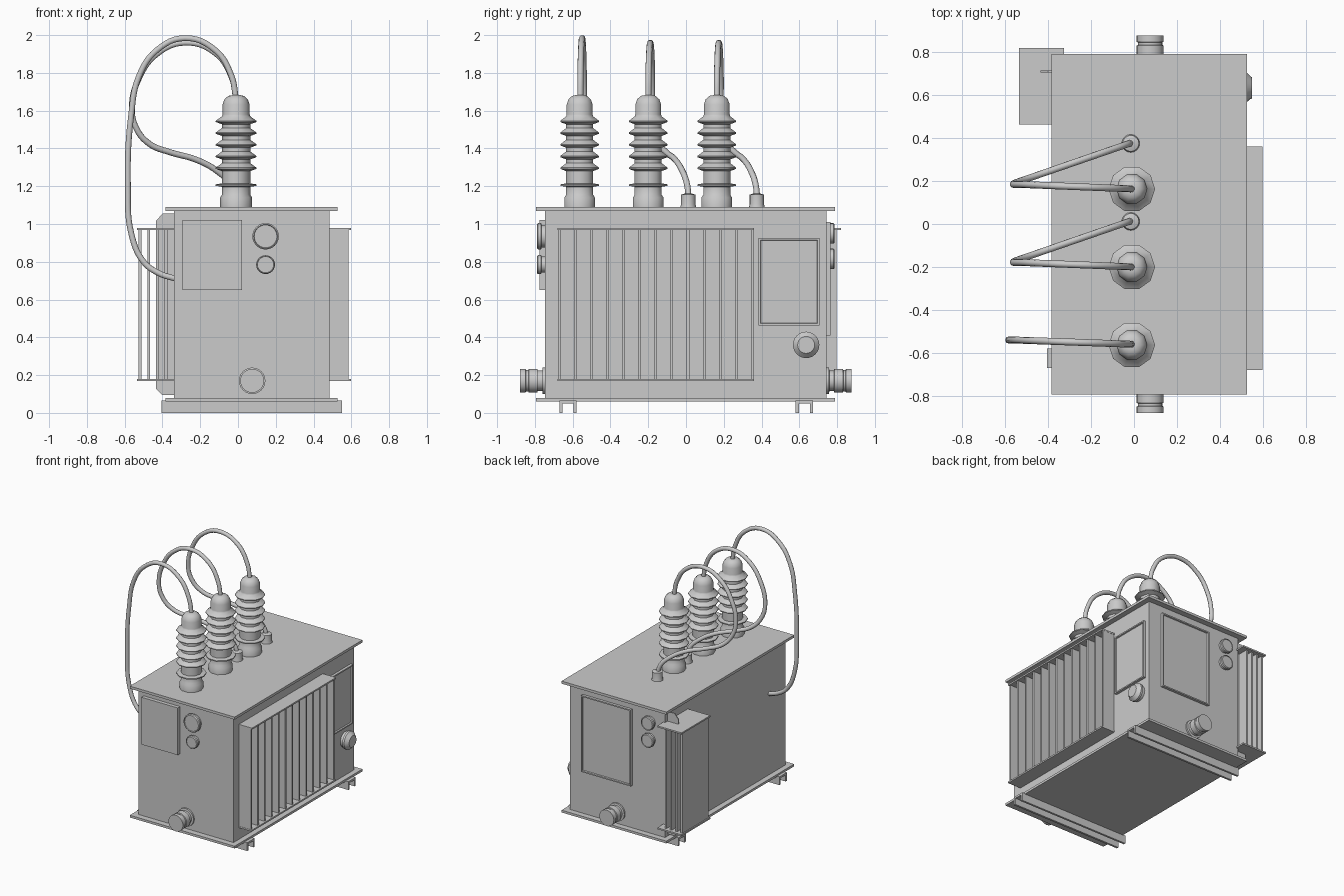
import bpy, bmesh, math
from mathutils import Vector, Matrix

if "Cube" in bpy.data.objects:
    bpy.data.objects.remove(bpy.data.objects["Cube"])


def finish(bm, name, smooth=False):
    bmesh.ops.recalc_face_normals(bm, faces=bm.faces)
    me = bpy.data.meshes.new(name)
    bm.to_mesh(me)
    bm.free()
    ob = bpy.data.objects.new(name, me)
    bpy.context.collection.objects.link(ob)
    if smooth:
        bpy.ops.object.select_all(action='DESELECT')
        ob.select_set(True)
        bpy.context.view_layer.objects.active = ob
        bpy.ops.object.shade_smooth_by_angle(angle=math.radians(37))
    return ob


def add_box(bm, x0, x1, y0, y1, z0, z1):
    m = Matrix.Translation(((x0 + x1) / 2, (y0 + y1) / 2, (z0 + z1) / 2))
    m = m @ Matrix.Diagonal((x1 - x0, y1 - y0, z1 - z0, 1))
    bmesh.ops.create_cube(bm, size=1, matrix=m)


def boxes(name, *specs):
    bm = bmesh.new()
    for s in specs:
        add_box(bm, *s)
    return finish(bm, name)


def lathe(name, profile, origin, axis=(0, 0, 1), n=24):
    """Revolve (radius, height) pairs around an axis, with closed ends."""
    bm = bmesh.new()
    rings = [[bm.verts.new((r * math.cos(2 * math.pi * i / n),
                            r * math.sin(2 * math.pi * i / n), h)) for i in range(n)]
             for r, h in profile]
    for a, b in zip(rings, rings[1:]):
        for i in range(n):
            j = (i + 1) % n
            bm.faces.new((a[i], a[j], b[j], b[i]))
    bm.faces.new(rings[0][::-1])
    bm.faces.new(rings[-1])
    rot = Vector(axis).to_track_quat('Z', 'Y').to_matrix().to_4x4()
    bm.transform(Matrix.Translation(origin) @ rot)
    return finish(bm, name, True)


def panel(name, spec, normal, border=0.014, depth=0.01):
    """Box whose outer face has a raised frame."""
    bm = bmesh.new()
    add_box(bm, *spec)
    bm.normal_update()
    nrm = Vector(normal)
    face = max(bm.faces, key=lambda f: f.normal.dot(nrm))
    bmesh.ops.inset_region(bm, faces=[face], thickness=border)
    bmesh.ops.inset_region(bm, faces=[face], thickness=0.004, depth=-depth)
    return finish(bm, name)


def cable(name, pts):
    cu = bpy.data.curves.new(name, 'CURVE')
    cu.dimensions = '3D'
    cu.bevel_depth = 0.016
    cu.bevel_resolution = 3
    cu.resolution_u = 6
    cu.use_fill_caps = True
    sp = cu.splines.new('BEZIER')
    sp.bezier_points.add(len(pts) - 1)
    for p, co in zip(sp.bezier_points, pts):
        p.co = co
        p.handle_left_type = p.handle_right_type = 'AUTO'
    ob = bpy.data.objects.new(name, cu)
    bpy.context.collection.objects.link(ob)


# Tank, lid and base plate
boxes("tank", (-0.34, 0.484, -0.747, 0.745, 0.075, 1.075))
boxes("lid", (-0.383, 0.526, -0.793, 0.79, 1.07, 1.09))
boxes("base_plate", (-0.383, 0.526, -0.793, 0.79, 0.06, 0.078))

# Channel skids, open at the bottom
for label, y in (("front", -0.625), ("back", 0.627)):
    boxes(label + "_skid",
          (-0.405, 0.55, y - 0.046, y + 0.046, 0.05, 0.065),
          (-0.405, 0.55, y - 0.046, y - 0.03, 0, 0.05),
          (-0.405, 0.55, y + 0.03, y + 0.046, 0, 0.05))

# Wide radiator on the right side
fins = [(0.48, 0.586, -0.678 + i * 0.0852, -0.664 + i * 0.0852, 0.172, 0.974) for i in range(13)]
boxes("right_radiator", *fins,
      (0.48, 0.597, -0.68, 0.36, 0.967, 0.979),
      (0.48, 0.597, -0.68, 0.36, 0.168, 0.18))

# Narrow radiator on the back left corner, with its bracket
fins = [(-0.526 + i * 0.046, -0.512 + i * 0.046, 0.475, 0.797, 0.172, 0.974) for i in range(4)]
boxes("left_radiator", *fins,
      (-0.535, -0.325, 0.463, 0.82, 0.967, 0.979),
      (-0.535, -0.325, 0.463, 0.82, 0.168, 0.18))
bm = bmesh.new()
outline = [(-0.335, 0.095), (-0.4, 0.095), (-0.435, 0.13),
           (-0.435, 1.015), (-0.4, 1.055), (-0.335, 1.055)]
f = bm.faces.new([bm.verts.new((x, 0.706, z)) for x, z in outline])
ext = bmesh.ops.extrude_face_region(bm, geom=[f])
bmesh.ops.translate(bm, vec=(0, 0.008, 0),
                    verts=[v for v in ext['geom'] if isinstance(v, bmesh.types.BMVert)])
finish(bm, "radiator_bracket")

# Cover panels
boxes("front_panel", (-0.293, 0.02, -0.776, -0.74, 0.65, 1.02))
panel("back_panel", (-0.057, 0.375, 0.74, 0.766, 0.41, 1.01), (0, 1, 0))
panel("right_panel", (0.48, 0.505, 0.385, 0.706, 0.463, 0.925), (1, 0, 0))


# Round gauges with recessed dials
def gauge(name, r, origin, axis):
    lathe(name, [(r * 0.85, 0), (r * 0.85, 0.018), (r, 0.02), (r, 0.036),
                 (r * 0.9, 0.042), (r * 0.86, 0.036)], origin, axis)


gauge("front_gauge_large", 0.07, (0.146, -0.747, 0.935), (0, -1, 0))
gauge("front_gauge_small", 0.05, (0.146, -0.747, 0.785), (0, -1, 0))
gauge("back_gauge_upper", 0.054, (-0.21, 0.745, 0.95), (0, 1, 0))
gauge("back_gauge_lower", 0.054, (-0.21, 0.745, 0.815), (0, 1, 0))
lathe("right_gauge", [(0.06, 0), (0.06, 0.02), (0.07, 0.024), (0.07, 0.04), (0.045, 0.066)],
      (0.484, 0.636, 0.36), (1, 0, 0))

# Drain valves at both ends
valve = [(0.07, -0.005), (0.07, 0.012), (0.054, 0.014), (0.054, 0.038), (0.063, 0.04),
         (0.063, 0.085), (0.057, 0.088), (0.057, 0.1), (0.063, 0.103), (0.063, 0.132)]
lathe("front_valve", valve, (0.075, -0.747, 0.17), (0, -1, 0))
lathe("back_valve", valve, (0.075, 0.745, 0.17), (0, 1, 0))

# Ribbed bushings
profile = [(0.085, 1.085), (0.085, 1.14), (0.075, 1.155), (0.075, 1.197), (0.108, 1.202),
           (0.108, 1.21), (0.075, 1.215), (0.075, 1.275)]
for i in range(5):
    z = 1.292 + i * 0.062
    profile += [(0.075, z - 0.012), (0.108, z), (0.108, z + 0.006), (0.075, z + 0.03)]
profile += [(0.072, 1.58), (0.072, 1.632), (0.062, 1.66), (0.042, 1.678), (0.02, 1.682)]
for label, y in (("front", -0.563), ("middle", -0.2), ("rear", 0.163)):
    lathe(label + "_bushing", profile, (-0.01, y, 0), n=10)

# Cable from the front bushing down into the tank side
route = [(-0.01, 1.66), (-0.035, 1.785), (-0.12, 1.92), (-0.28, 1.984), (-0.43, 1.92),
         (-0.525, 1.78), (-0.565, 1.58), (-0.583, 1.2), (-0.565, 0.95), (-0.5, 0.8),
         (-0.42, 0.74), (-0.33, 0.71)]
cable("front_cable", [(x, -0.56 + 0.02 * min(1, -x / 0.55), z) for x, z in route])

# Cables looping from the other bushings back to small lid terminals
up = [(-0.01, 1.66), (-0.035, 1.78), (-0.12, 1.905), (-0.28, 1.96), (-0.43, 1.9),
      (-0.525, 1.77), (-0.562, 1.62)]
down = [(-0.54, 1.51), (-0.47, 1.425), (-0.36, 1.38), (-0.22, 1.34), (-0.11, 1.28),
        (-0.04, 1.21), (-0.015, 1.14)]
for label, y in (("middle", -0.2), ("rear", 0.163)):
    pts = [(x, y + 0.022 * min(1, -x / 0.55), z) for x, z in up]
    pts += [(x, y + 0.214 + (x + 0.015) * 0.345, z) for x, z in down]
    cable(label + "_cable", pts)
    lathe(label + "_terminal", [(0.043, 1.085), (0.038, 1.105), (0.038, 1.155), (0.018, 1.162)],
          (-0.015, y + 0.212, 0), n=16)
